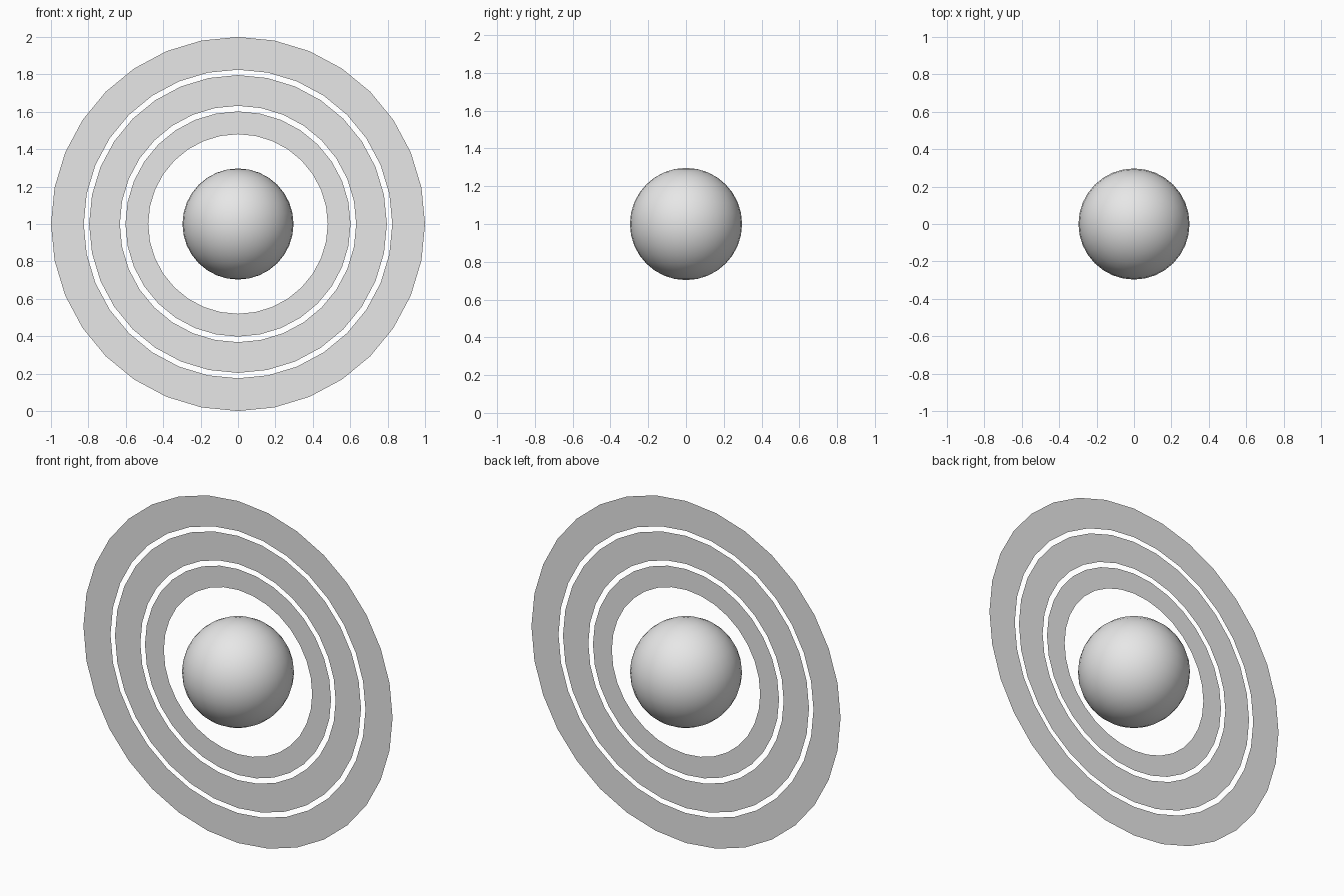
import bpy, bmesh, math

cube = bpy.data.objects.get("Cube")
if cube:
    bpy.data.objects.remove(cube)

CENTER = (0, 0, 1)
SIDES = 32

# Shared plain grey
grey = bpy.data.materials.new("light_grey")
grey.use_nodes = True
colour = (0.8, 0.8, 0.8, 1)
grey.diffuse_color = colour
grey.node_tree.nodes["Principled BSDF"].inputs["Base Color"].default_value = colour


def add_object(name, bm, smooth=False):
    mesh = bpy.data.meshes.new(name)
    bm.to_mesh(mesh)
    bm.free()
    mesh.materials.append(grey)
    for face in mesh.polygons:
        face.use_smooth = smooth
    obj = bpy.data.objects.new(name, mesh)
    obj.location = CENTER
    bpy.context.collection.objects.link(obj)
    return obj


def add_ring(name, outer, inner):
    """Flat upright ring without thickness, facing the front."""
    bm = bmesh.new()
    angles = [math.tau * i / SIDES for i in range(SIDES)]
    rim, hole = [
        [bm.verts.new((r * math.cos(a), 0, r * math.sin(a))) for a in angles]
        for r in (outer, inner)
    ]
    for i in range(SIDES):
        j = (i + 1) % SIDES
        bm.faces.new((rim[i], rim[j], hole[j], hole[i]))
    add_object(name, bm)


# Central ball
ball = bmesh.new()
bmesh.ops.create_uvsphere(ball, u_segments=SIDES, v_segments=SIDES // 2, radius=0.297)
add_object("planet_ball", ball, smooth=True)

# Three concentric rings
add_ring("outer_ring", 1.0, 0.825)
add_ring("middle_ring", 0.796, 0.632)
add_ring("inner_ring", 0.602, 0.48)
